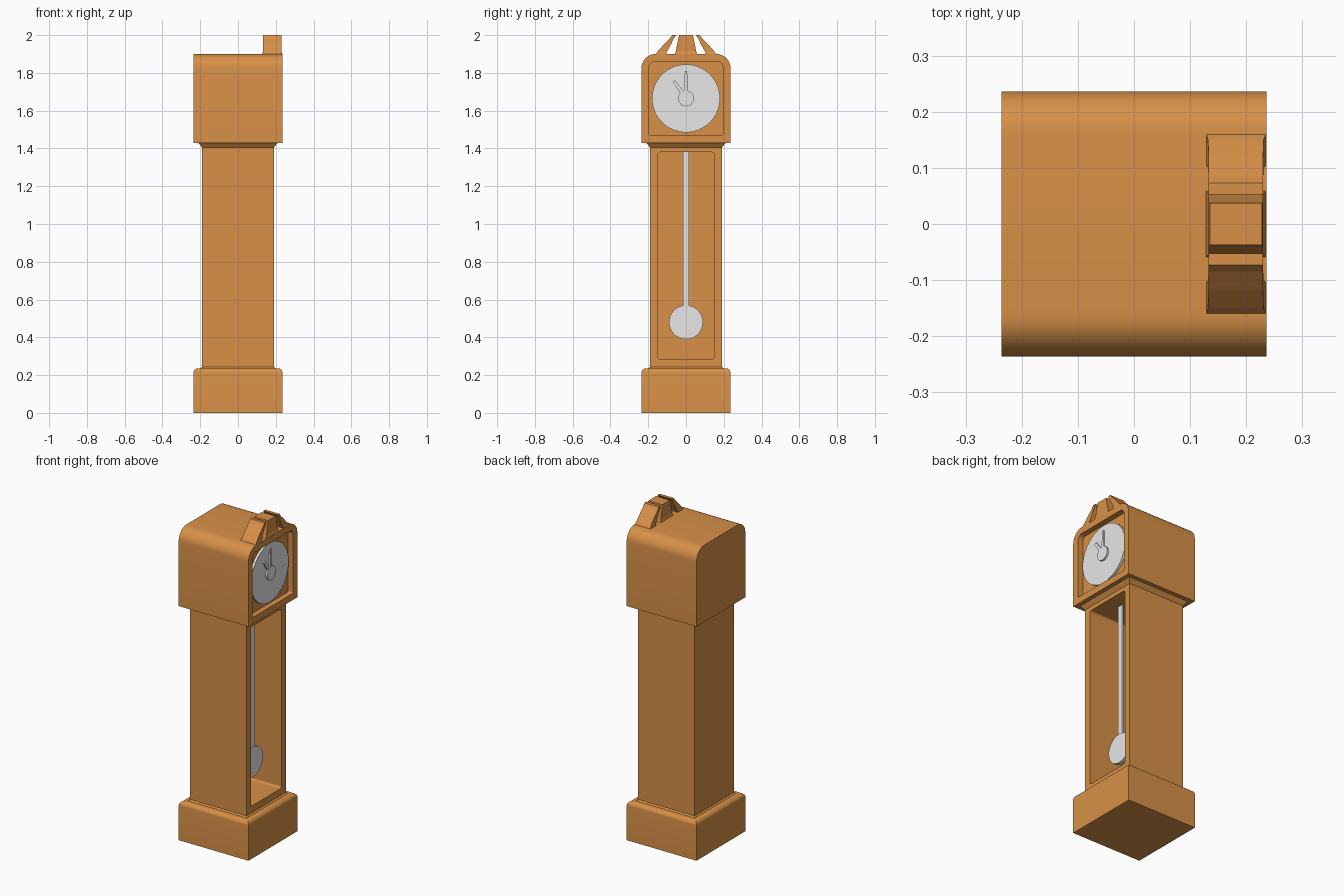
import bpy, bmesh, math

if "Cube" in bpy.data.objects:
    bpy.data.objects.remove(bpy.data.objects["Cube"])


def material(name, rgb):
    m = bpy.data.materials.new(name)
    m.diffuse_color = (*rgb, 1)
    m.use_nodes = True
    m.node_tree.nodes["Principled BSDF"].inputs["Base Color"].default_value = m.diffuse_color
    return m


WOOD = material("warm wood", (0.68, 0.28, 0.065))
PALE = material("pale metal", (0.8, 0.8, 0.8))


def loft(name, rings, mat):
    """Skin a list of equal-length point rings and cap both ends."""
    bm = bmesh.new()
    vs = [[bm.verts.new(p) for p in r] for r in rings]
    n = len(vs[0])
    for a, b in zip(vs, vs[1:]):
        for i in range(n):
            j = (i + 1) % n
            bm.faces.new((a[i], a[j], b[j], b[i]))
    bm.faces.new(vs[0][::-1])
    bm.faces.new(vs[-1])
    bmesh.ops.recalc_face_normals(bm, faces=bm.faces)
    me = bpy.data.meshes.new(name)
    bm.to_mesh(me)
    bm.free()
    me.materials.append(mat)
    ob = bpy.data.objects.new(name, me)
    bpy.context.collection.objects.link(ob)
    return ob


def prism(name, pts, x0, x1, mat):
    return loft(name, [[(x, y, z) for y, z in pts] for x in (x0, x1)], mat)


def stack(name, levels, mat):
    return loft(name, [[(-h, -h, z), (h, -h, z), (h, h, z), (-h, h, z)]
                       for h, z in levels], mat)


def rounded(w, z0, z1, r_top, r_low=0, seg=8):
    """Rectangle outline in y,z with rounded corners."""
    pts = []
    for sy, zc, s, r, a0 in ((1, z1, -1, r_top, 0), (-1, z1, -1, r_top, 90),
                             (-1, z0, 1, r_low, 180), (1, z0, 1, r_low, 270)):
        for i in range(seg + 1 if r else 1):
            a = math.radians(a0 + 90 * i / seg)
            pts.append((sy * (w - r) + r * math.cos(a) if r else sy * w,
                        zc + s * r + r * math.sin(a) if r else zc))
    return pts


def circle(r, zc, n=48):
    return [(r * math.cos(2 * math.pi * i / n), zc + r * math.sin(2 * math.pi * i / n))
            for i in range(n)]


def activate(ob):
    bpy.ops.object.select_all(action='DESELECT')
    ob.select_set(True)
    bpy.context.view_layer.objects.active = ob


def carve(ob, cutter):
    activate(ob)
    cutter.hide_render = True
    mod = ob.modifiers.new("carve", 'BOOLEAN')
    mod.operation = 'DIFFERENCE'
    mod.solver = 'EXACT'
    mod.object = cutter
    bpy.ops.object.modifier_apply(modifier=mod.name)
    bpy.data.objects.remove(cutter)


def smooth(ob):
    activate(ob)
    bpy.ops.object.shade_smooth_by_angle(angle=math.radians(30))


# plinth with rounded top edge
R = 0.024
arc = [(0.236 - R + R * math.cos(math.pi / 2 * i / 6),
        0.236 - R + R * math.sin(math.pi / 2 * i / 6)) for i in range(7)]
smooth(stack("base", [(0.236, 0)] + arc, WOOD))

# trunk, flared slightly at both ends, with an open pendulum case
trunk = stack("trunk", [(0.2, 0.234), (0.19, 0.244), (0.19, 1.405), (0.211, 1.431)], WOOD)
carve(trunk, prism("case_cutter", rounded(0.148, 0.285, 1.38, 0.012, 0.012, 4),
                   -0.148, 0.3, WOOD))

# hood with rounded shoulders and a recessed dial opening
hood = prism("hood", rounded(0.236, 1.43, 1.9, 0.075), -0.236, 0.236, WOOD)
carve(hood, prism("dial_cutter", rounded(0.195, 1.47, 1.86, 0.03, 0.006),
                  0.202, 0.3, WOOD))
smooth(hood)

# dial and hands
ZC = 1.665
smooth(prism("dial", circle(0.18, ZC, 64), 0.195, 0.216, PALE))
smooth(prism("hand_hub", circle(0.042, ZC, 32), 0.21, 0.227, PALE))


def hand(name, length, degrees, width):
    a = math.radians(degrees)
    outline = [(-width, 0), (width, 0), (width * 0.7, length), (-width * 0.7, length)]
    pts = [(u * math.cos(a) + v * math.sin(a), ZC - u * math.sin(a) + v * math.cos(a))
           for u, v in outline]
    prism(name, pts, 0.214, 0.224, PALE)


hand("minute_hand", 0.145, 0, 0.009)
hand("hour_hand", 0.112, -35, 0.011)

# pendulum
prism("pendulum_rod", rounded(0.017, 0.5, 1.381, 0), 0.088, 0.1, PALE)
smooth(prism("pendulum_bob", circle(0.09, 0.48), 0.08, 0.106, PALE))

# crest: tapered centre block and a mirrored pair of scrolls
loft("crest_centre", [[(a, -h, z), (b, -h, z), (b, h, z), (a, h, z)]
                      for a, b, h, z in ((0.127, 0.236, 0.06, 1.895),
                                         (0.133, 0.23, 0.054, 1.915),
                                         (0.133, 0.23, 0.039, 1.99),
                                         (0.135, 0.228, 0.037, 2.0))], WOOD)
for side, s in (("left", -1), ("right", 1)):
    # each level: outer y, inner y, back x, front x, z
    levels = ((0.163, 0.108, 0.128, 0.236, 1.895), (0.15, 0.1, 0.132, 0.231, 1.914),
              (0.118, 0.08, 0.133, 0.23, 1.95), (0.085, 0.064, 0.133, 0.23, 1.983),
              (0.073, 0.053, 0.133, 0.23, 2.0))
    loft("crest_scroll_" + side, [[(a, s * o, z), (b, s * o, z), (b, s * i, z), (a, s * i, z)]
                                  for o, i, a, b, z in levels], WOOD)
